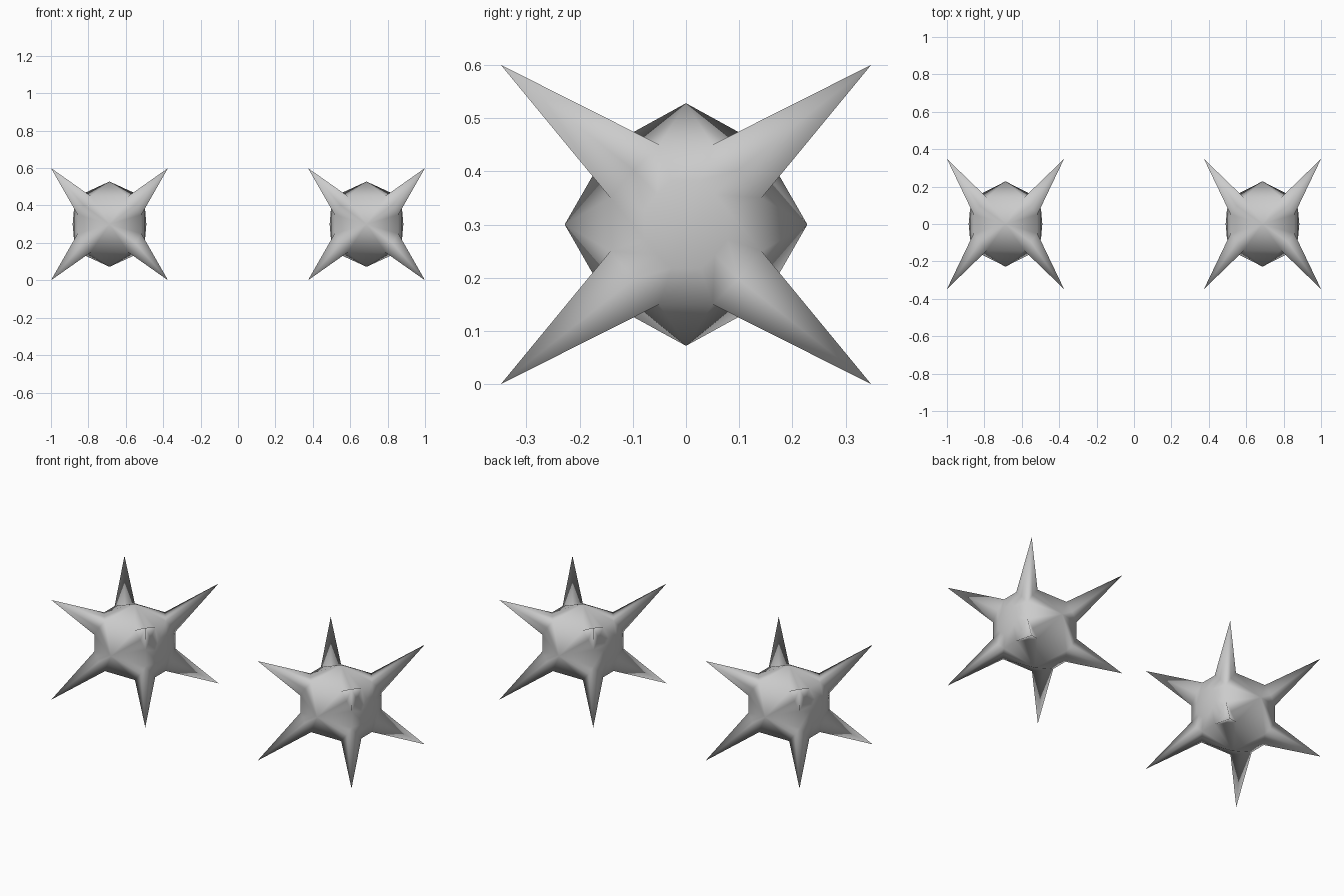
import bpy, bmesh
from mathutils import Vector

if "Cube" in bpy.data.objects:
    bpy.data.objects.remove(bpy.data.objects["Cube"])

TIP = (0.313, 0.348, 0.30)     # spike tip offset from the star centre
FAR = (0.17, 0.142, 0.15)      # outer spike base coordinates
NEAR = (0.10, 0.05, 0.05)      # inner spike base coordinates
PEAK = (0.197, 0.228, 0.228)   # raised centre of each body side


def base_ring(u, v, w, axis_sign, su, sv):
    """Three base points of one spike lying along the body side facing axis w."""
    a, b = Vector((0, 0, 0)), Vector((0, 0, 0))
    a[u], a[v], a[w] = su * FAR[u], sv * NEAR[v], axis_sign * FAR[w]
    b[u], b[v], b[w] = su * NEAR[u], sv * FAR[v], axis_sign * FAR[w]
    return [a, (a + b).normalized() * 0.225, b]


def star_mesh():
    bm = bmesh.new()

    def face(*pts):
        bm.faces.new([bm.verts.new(p) for p in pts])

    for w in range(3):
        u, v = (w + 1) % 3, (w + 2) % 3
        for s in (-1, 1):
            ring = []
            for su, sv in ((1, 1), (-1, 1), (-1, -1), (1, -1)):
                pts = base_ring(u, v, w, s, su, sv)
                # spike sides
                tip = Vector((0, 0, 0))
                tip[u], tip[v], tip[w] = su * TIP[u], sv * TIP[v], s * TIP[w]
                face(pts[0], pts[1], tip)
                face(pts[1], pts[2], tip)
                ring += pts if su * sv > 0 else pts[::-1]
            # body side: raised centre, rounder towards x
            peak = Vector((0, 0, 0))
            peak[w] = s * PEAK[w]
            inner = ring
            if w == 0:
                inner = [Vector((s * 0.19, p.y * 0.55, p.z * 0.55)) for p in ring]
            n = len(ring)
            for i in range(n):
                j = (i + 1) % n
                face(inner[i], inner[j], peak)
                if w == 0:
                    face(ring[i], ring[j], inner[j], inner[i])
    bmesh.ops.remove_doubles(bm, verts=bm.verts, dist=0.0005)
    bmesh.ops.recalc_face_normals(bm, faces=bm.faces)
    for f in bm.faces:
        f.smooth = True
    me = bpy.data.meshes.new("spiked_star")
    bm.to_mesh(me)
    bm.free()
    return me


# Two identical stars, side by side
mesh = star_mesh()
for name, x in (("left_star", -0.687), ("right_star", 0.687)):
    ob = bpy.data.objects.new(name, mesh)
    ob.location = (x, 0, 0.30)
    bpy.context.collection.objects.link(ob)
